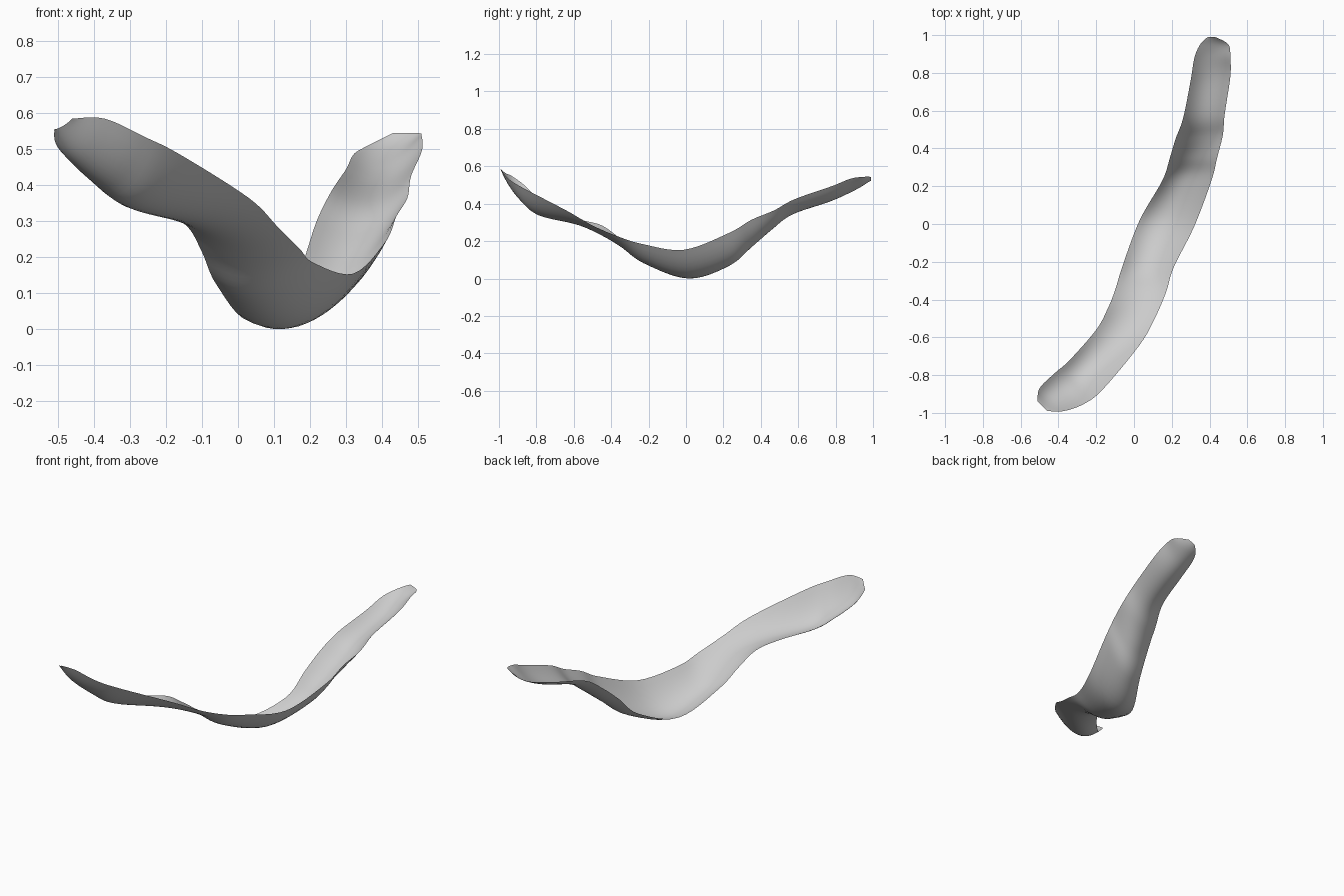
import bpy
import bmesh
from mathutils import Vector

ROWS_PER_SPAN = 6   # smooth rows between neighbouring ribs
COLUMNS = 12        # faces across the strip

# Ribs from the front tip to the back tip, in hundredths:
# left edge x, y, z, right edge x, y, z, then the height of the trough between
RIBS = [
    (-51, -94, 55, -46, -99, 58, 56),
    (-50, -87, 50, -37, -99, 58, 48),
    (-42, -79, 42, -26, -95, 53, 40),
    (-34, -72, 36, -16, -87, 48, 34),
    (-20, -56, 31, 3, -64, 36, 29),
    (-14, -45, 28, 11, -50, 28, 24),
    (-10, -35, 21, 17, -36, 22, 17),
    (-6, -22, 12, 21, -23, 18, 8),
    (3, 2, 2, 32, -1, 15, 1),
    (15, 23, 9, 41, 23, 24, 8),
    (19, 35, 21, 44, 35, 31, 17),
    (22, 45, 30, 47, 47, 36, 26),
    (26, 56, 38, 48, 58, 42, 34),
    (30, 76, 44, 51, 78, 49, 41),
    (32, 88, 48, 51, 88, 53, 46),
    (35, 95, 50, 50, 95, 54, 50),
    (39, 99, 52, 43, 99, 54, 53),
]


def spline(points, index, t):
    """Point on a smooth curve through the given points."""
    last = len(points) - 1
    a, b, c, d = (points[min(max(index + k, 0), last)] for k in (-1, 0, 1, 2))
    return 0.5 * (2 * b + (c - a) * t + (2 * a - 5 * b + 4 * c - d) * t ** 2
                  + (3 * b - a - 3 * c + d) * t ** 3)


def smooth_rail(points):
    rail = [spline(points, i, step / ROWS_PER_SPAN)
            for i in range(len(points) - 1) for step in range(ROWS_PER_SPAN)]
    return rail + [points[-1]]


def make_material(name, colour):
    mat = bpy.data.materials.new(name)
    mat.use_nodes = True
    mat.diffuse_color = colour
    shader = next(n for n in mat.node_tree.nodes if n.type == 'BSDF_PRINCIPLED')
    shader.inputs['Base Color'].default_value = colour
    return mat


default_cube = bpy.data.objects.get("Cube")
if default_cube:
    bpy.data.objects.remove(default_cube, do_unlink=True)

# Three rails: both edges and the trough line
left_rail = smooth_rail([Vector(r[:3]) / 100 for r in RIBS])
right_rail = smooth_rail([Vector(r[3:6]) / 100 for r in RIBS])
trough_rail = smooth_rail([Vector(((r[0] + r[3]) / 2, (r[1] + r[4]) / 2, r[6])) / 100
                           for r in RIBS])

# Curved strip skinned between the rails
bm = bmesh.new()
rows = []
for left, trough, right in zip(left_rail, trough_rail, right_rail):
    row = []
    for column in range(COLUMNS + 1):
        s = column / COLUMNS
        point = (left * (1 - s) * (1 - 2 * s) + trough * 4 * s * (1 - s)
                 + right * s * (2 * s - 1))
        row.append(bm.verts.new(point))
    rows.append(row)
for near, far in zip(rows, rows[1:]):
    for column in range(COLUMNS):
        bm.faces.new((near[column], near[column + 1],
                      far[column + 1], far[column]))

# Rest the lowest point on the ground
lowest = min(v.co.z for v in bm.verts)
bmesh.ops.translate(bm, verts=bm.verts, vec=(0, 0, -lowest))

mesh = bpy.data.meshes.new("curved_strip")
bm.to_mesh(mesh)
bm.free()
for face in mesh.polygons:
    face.use_smooth = True
mesh.materials.append(make_material("light_grey", (0.6, 0.6, 0.6, 1)))
strip = bpy.data.objects.new("curved_strip", mesh)
bpy.context.collection.objects.link(strip)
